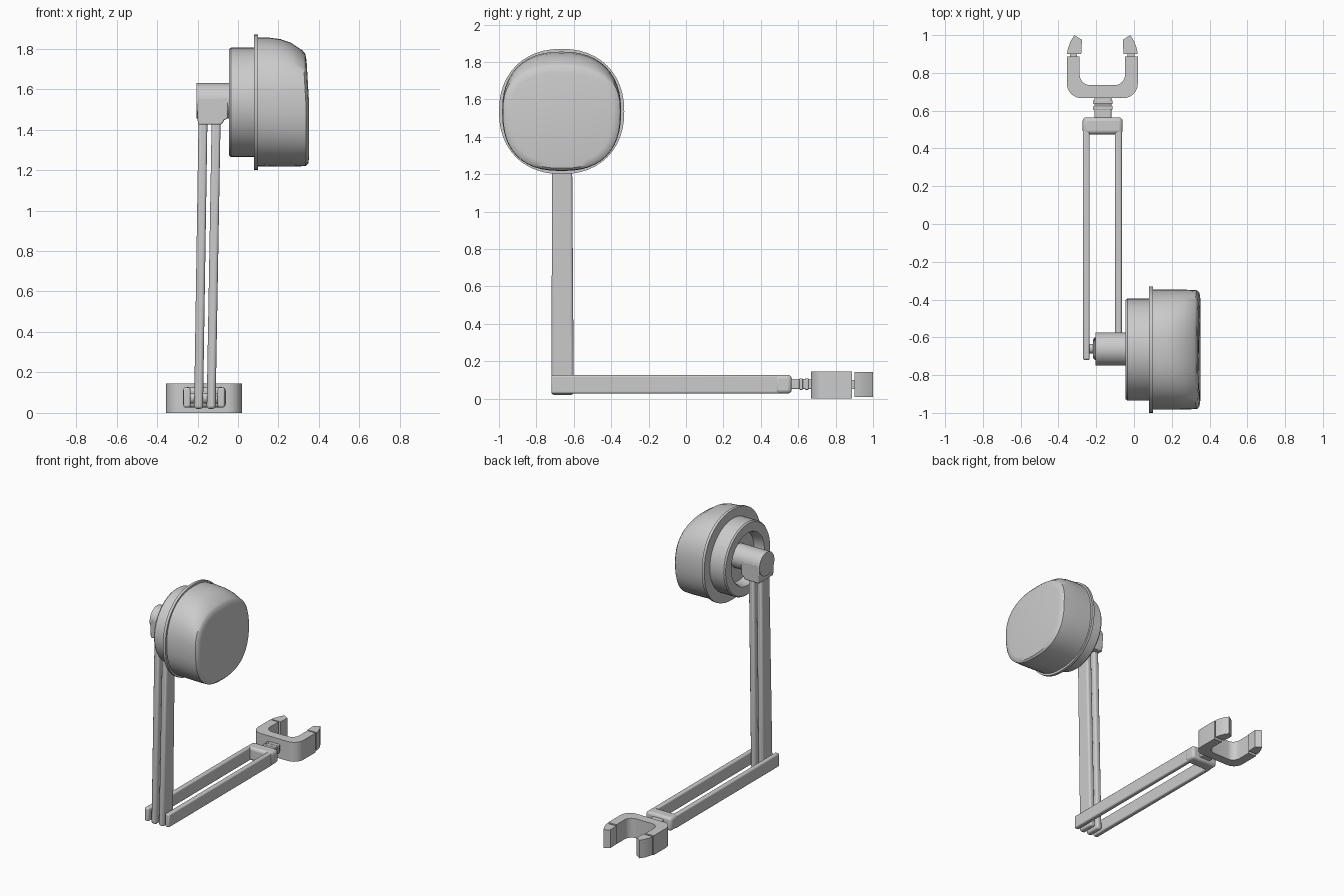
import bpy, bmesh
from math import sin, cos, pi, radians, copysign
from mathutils import Vector

if "Cube" in bpy.data.objects:
    bpy.data.objects.remove(bpy.data.objects["Cube"])

CY, CZ = -0.665, 1.535      # lamp head axis, running along x


def finish(name, bm, bevel=0.0, seg=3, smooth=True):
    bmesh.ops.recalc_face_normals(bm, faces=bm.faces)
    me = bpy.data.meshes.new(name)
    bm.to_mesh(me)
    bm.free()
    ob = bpy.data.objects.new(name, me)
    bpy.context.collection.objects.link(ob)
    bpy.ops.object.select_all(action='DESELECT')
    bpy.context.view_layer.objects.active = ob
    ob.select_set(True)
    if bevel:
        m = ob.modifiers.new("bevel", 'BEVEL')
        m.width, m.segments = bevel, seg
        m.limit_method, m.angle_limit = 'ANGLE', radians(40)
    if smooth:
        bpy.ops.object.shade_smooth_by_angle(angle=radians(35))
    return ob


def loft(name, rings, **kw):
    bm = bmesh.new()
    loops = [[bm.verts.new(p) for p in r] for r in rings]
    n = len(loops[0])
    for a, b in zip(loops, loops[1:]):
        for i in range(n):
            j = (i + 1) % n
            bm.faces.new((a[i], a[j], b[j], b[i]))
    bm.faces.new(loops[0])
    bm.faces.new(loops[-1])
    return finish(name, bm, **kw)


def prism(name, pts, axis, lo, hi, **kw):
    put = {'x': lambda u, v, w: (w, u, v), 'y': lambda u, v, w: (u, w, v),
           'z': lambda u, v, w: (u, v, w)}[axis]
    return loft(name, [[put(u, v, w) for u, v in pts] for w in (lo, hi)], **kw)


def box(name, x, y, z, **kw):
    pts = [(x[0], y[0]), (x[1], y[0]), (x[1], y[1]), (x[0], y[1])]
    return prism(name, pts, 'z', z[0], z[1], **kw)


def circle(cx, cy, r, n=32):
    return [(cx + r * cos(2 * pi * i / n), cy + r * sin(2 * pi * i / n)) for i in range(n)]


def ring(x, top, bottom, half, e, tilt=0.0, n=48):
    # superelliptic section of the head; tilt leans the upper part back
    pts = []
    for i in range(n):
        c, s = cos(2 * pi * i / n), sin(2 * pi * i / n)
        y = CY + half * copysign(abs(c) ** (2 / e), c)
        h = copysign(abs(s) ** (2 / e), s)
        z = CZ + h * ((top - CZ) if h > 0 else (CZ - bottom))
        pts.append((x - tilt * max(h, 0), y, z))
    return pts


def disc(x, r, e=2.0):
    return ring(x, CZ + r, CZ - r, r, e)


# lamp head: cushion-shaped dome with sloping top
loft("head_dome", [
    ring(0.09, 1.855, 1.217, 0.318, 2.3), ring(0.15, 1.855, 1.217, 0.318, 2.35),
    ring(0.22, 1.847, 1.217, 0.318, 2.4, 0.01), ring(0.28, 1.83, 1.217, 0.317, 2.45, 0.02),
    ring(0.335, 1.79, 1.22, 0.314, 2.5, 0.015), ring(0.347, 1.775, 1.232, 0.300, 2.5, 0.015),
    ring(0.351, 1.74, 1.26, 0.27, 2.6, 0.012)])
# thin rim and recessed back housing
loft("head_rim", [disc(0.08, 0.335, 2.2), disc(0.10, 0.335, 2.2)])
loft("head_housing", [disc(0.09, 0.27), disc(-0.035, 0.27), disc(-0.045, 0.262),
                      disc(-0.045, 0.195), disc(-0.035, 0.187), disc(0.03, 0.18)])

# hub: horizontal barrel with a saddle that caps the upright bars
prism("hub_barrel", circle(-0.6625, 1.543, 0.0875), 'x', -0.205, 0.05)
prism("hub_saddle", [(-0.205, 1.56), (-0.198, 1.425), (-0.087, 1.425), (-0.076, 1.432),
                     (-0.068, 1.447), (-0.05, 1.455), (-0.05, 1.56)], 'y', -0.75, -0.575,
      bevel=0.006, seg=2)

# paired upright bars, leaning slightly
for i, (b, t) in enumerate(((-0.195, -0.173), (-0.133, -0.108))):
    w = 0.022
    rings = [[(c - w, y0, z), (c + w, y0, z), (c + w, y1, z), (c - w, y1, z)]
             for c, z, y0, y1 in ((b, 0.02, -0.72, -0.60), (t, 1.45, -0.715, -0.61))]
    loft(f"upright_bar_{i + 1}", rings, bevel=0.014)

# pivot pin at the elbow
prism("elbow_pin", circle(-0.66, 0.072, 0.026, 24), 'x', -0.25, -0.08)

# paired horizontal bars and their end block
for i, x in enumerate((-0.2525, -0.0825)):
    box(f"lower_bar_{i + 1}", (x - 0.018, x + 0.018), (-0.72, 0.50), (0.027, 0.125), bevel=0.01)
block = box("end_block", (-0.272, -0.06), (0.475, 0.565), (0.027, 0.127), bevel=0.02)

# neck with swivel collars
box("neck", (-0.21, -0.12), (0.55, 0.69), (0.05, 0.105), bevel=0.008)
for i, y in enumerate((0.605, 0.635)):
    box(f"neck_collar_{i + 1}", (-0.217, -0.113), (y, y + 0.02), (0.047, 0.108), bevel=0.005)

# U-shaped clamp
MX = -0.1675


def corner(cx, cy, r, a0, a1, n=8):
    return [(cx + r * cos(radians(a0 + (a1 - a0) * i / n)),
             cy + r * sin(radians(a0 + (a1 - a0) * i / n))) for i in range(n + 1)]


o, q = 0.1875, 0.12
outline = ([(MX - o, 0.888)] + corner(MX - o + 0.075, 0.742, 0.075, 180, 270)
           + corner(MX + o - 0.075, 0.742, 0.075, 270, 360) + [(MX + o, 0.888), (MX + q, 0.888)]
           + corner(MX + q - 0.055, 0.79, 0.055, 0, -90)
           + corner(MX - q + 0.055, 0.79, 0.055, 270, 180) + [(MX - q, 0.888)])
prism("clamp_fork", outline, 'z', 0.0, 0.145)

# pointed jaw tips on short pins
for side, s in (("left", -1), ("right", 1)):
    tip = [(0.1875, 0.9), (0.112, 0.9), (0.108, 0.975), (0.148, 1.0), (0.168, 0.968), (0.182, 0.93)]
    prism(f"jaw_tip_{side}", [(MX + s * u, v) for u, v in tip], 'z', 0.008, 0.143)
    x = MX + s * 0.152
    box(f"jaw_pin_{side}", (x - 0.018, x + 0.018), (0.87, 0.92), (0.05, 0.10))
